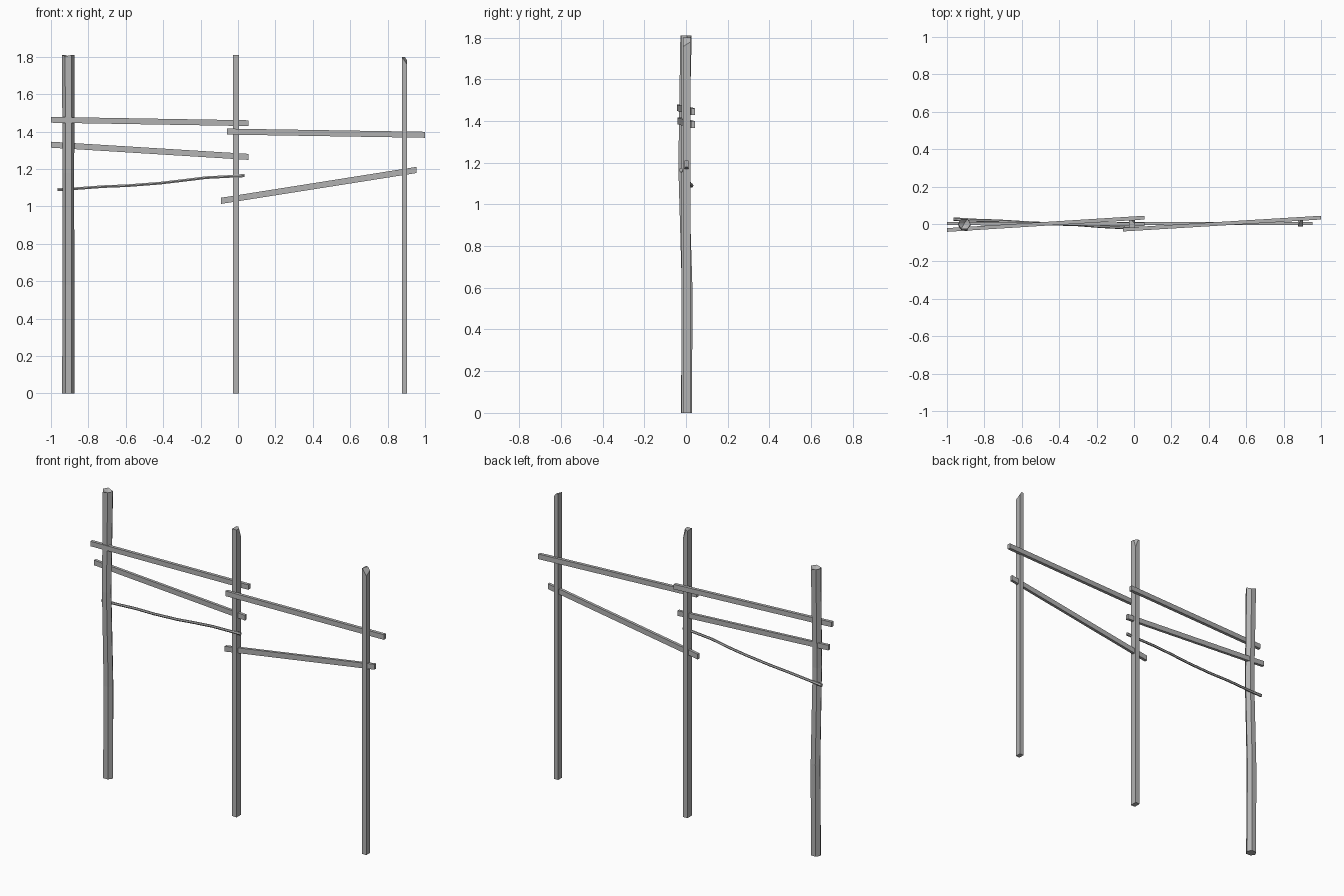
import bpy, bmesh, math
from mathutils import Vector

cube = bpy.data.objects.get("Cube")
if cube:
    bpy.data.objects.remove(cube, do_unlink=True)

GREY = (0.45, 0.45, 0.45, 1)
wood = bpy.data.materials.new("weathered grey wood")
wood.use_nodes = True
wood.diffuse_color = GREY
wood.node_tree.nodes["Principled BSDF"].inputs["Base Color"].default_value = GREY


def finish(name, bm):
    bmesh.ops.recalc_face_normals(bm, faces=bm.faces)
    mesh = bpy.data.meshes.new(name)
    bm.to_mesh(mesh)
    bm.free()
    mesh.materials.append(wood)
    obj = bpy.data.objects.new(name, mesh)
    bpy.context.collection.objects.link(obj)
    return obj


def skin(bm, rings):
    """Join successive rings of vertices; return the two end rings."""
    loops = [[bm.verts.new(p) for p in ring] for ring in rings]
    n = len(loops[0])
    for a, b in zip(loops, loops[1:]):
        for i in range(n):
            j = (i + 1) % n
            bm.faces.new((a[i], a[j], b[j], b[i]))
    return loops[0], loops[-1]


def plank(name, start, end, height, depth):
    """Rectangular rail with upright ends."""
    corners = [(-1, -1), (1, -1), (1, 1), (-1, 1)]
    bm = bmesh.new()
    first, last = skin(bm, [[Vector(p) + Vector((0, u * depth / 2, v * height / 2))
                             for u, v in corners] for p in (start, end)])
    bm.faces.new(first)
    bm.faces.new(last)
    finish(name, bm)


def post(name, x, y, width, depth, top, chip_point, chip_normal):
    """Square post with one top corner split away."""
    bm = bmesh.new()
    bmesh.ops.create_cube(bm, size=1)
    for v in bm.verts:
        v.co = (x + v.co.x * width, y + v.co.y * depth, (v.co.z + 0.5) * top)
    cut = bmesh.ops.bisect_plane(bm, geom=bm.verts[:] + bm.edges[:] + bm.faces[:],
                                 plane_co=chip_point, plane_no=chip_normal,
                                 clear_outer=True)
    edges = [e for e in cut["geom_cut"] if isinstance(e, bmesh.types.BMEdge)]
    bmesh.ops.holes_fill(bm, edges=edges)
    finish(name, bm)


# Crooked six-sided log post with a split top
bm = bmesh.new()
rings = []
for z, y, r in [(0, 0.002, 0.033), (0.58, 0.006, 0.032),
                (1.18, -0.012, 0.031), (1.81, 0, 0.034)]:
    rings.append([Vector((-0.907 + r * math.cos(math.tau * i / 6),
                          y + 0.92 * r * math.sin(math.tau * i / 6), z)) for i in range(6)])
base, rim = skin(bm, rings)
bm.faces.new(base)
rim[1].co.z -= 0.012
rim[4].co.z -= 0.008
hollow = bm.verts.new((-0.907, 0.004, 1.785))
for i in range(6):
    bm.faces.new((rim[i], rim[(i + 1) % 6], hollow))
finish("log_post", bm)

# Square posts
post("middle_post", -0.01, 0, 0.031, 0.044, 1.81, (0.0, 0.008, 1.81), (1, 1, 0.35))
post("left_post", 0.89, 0.004, 0.029, 0.037, 1.80, (0.884, 0.004, 1.80), (1, -0.4, 0.65))

# Rails: the upper ones weave past the posts, the lower ones run through them
plank("upper_right_rail", (-1, -0.032, 1.463), (0.055, 0.034, 1.445), 0.031, 0.02)
plank("lower_right_rail", (-1, 0.003, 1.33), (0.055, -0.001, 1.265), 0.032, 0.018)
plank("upper_left_rail", (-0.06, -0.03, 1.40), (1, 0.034, 1.383), 0.032, 0.02)
plank("lower_left_rail", (-0.09, 0.003, 1.03), (0.955, 0.003, 1.195), 0.033, 0.018)

# Crooked branch used as the lowest rail
path = [(-0.965, 0.026, 1.09), (-0.87, 0.021, 1.095), (-0.72, 0.016, 1.106),
        (-0.59, 0.008, 1.111), (-0.42, 0.0, 1.124), (-0.30, -0.004, 1.138),
        (-0.17, -0.014, 1.154), (-0.05, -0.02, 1.160), (0.035, -0.024, 1.165)]
bm = bmesh.new()
rings = []
for k, p in enumerate(path):
    r = 0.010 if k in (0, len(path) - 1) else 0.008
    rings.append([Vector(p) + Vector((0, r * math.cos(math.tau * i / 6),
                                      r * math.sin(math.tau * i / 6))) for i in range(6)])
first, last = skin(bm, rings)
bm.faces.new(first)
bm.faces.new(last)
finish("branch_rail", bm)
